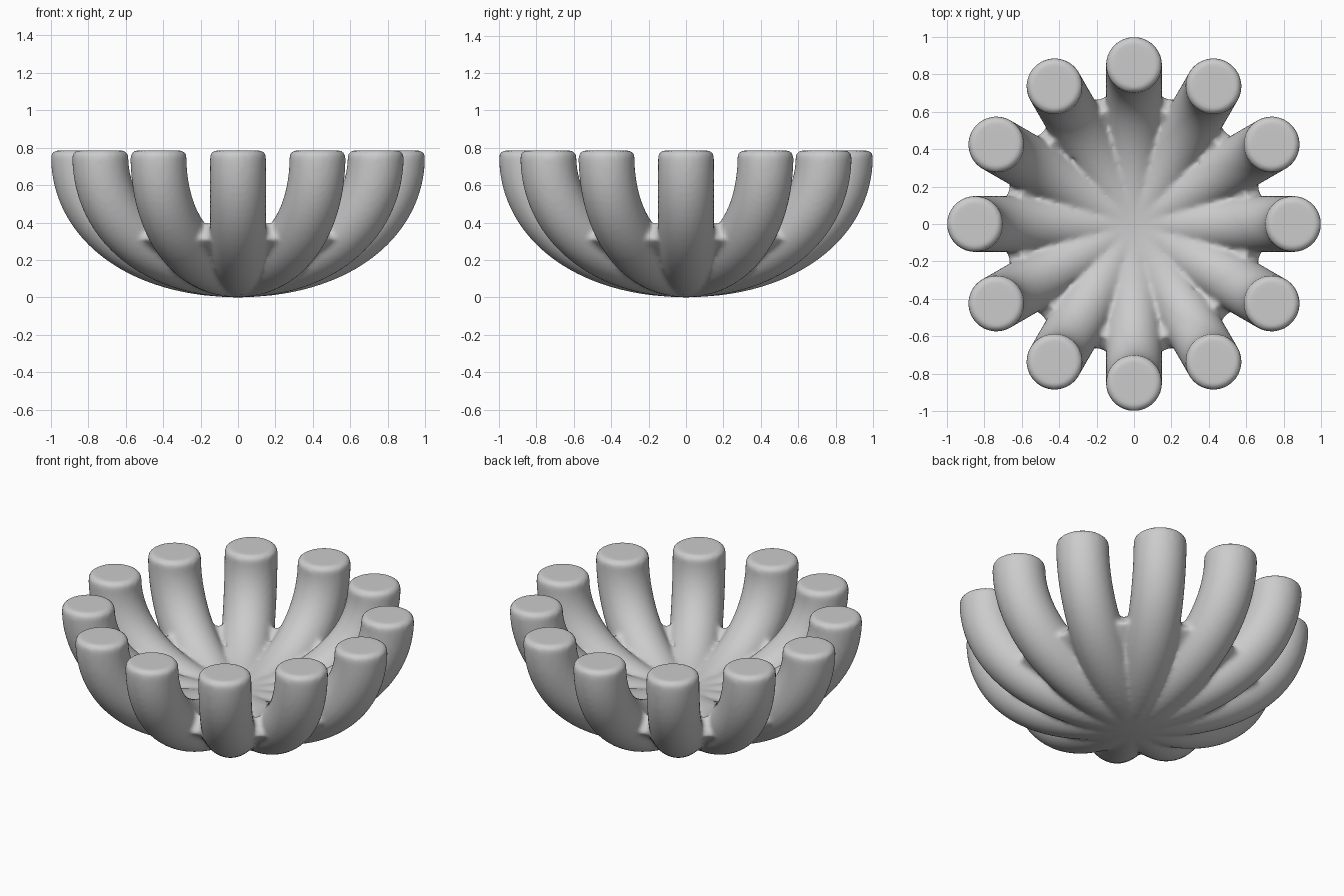
import bpy, bmesh, math
from mathutils import Vector
from mathutils.geometry import interpolate_bezier

if "Cube" in bpy.data.objects:
    bpy.data.objects.remove(bpy.data.objects["Cube"])

COUNT, SIDES, R = 12, 32, 0.15

# centre line of one finger: flat at the middle, vertical at the tip
path = interpolate_bezier(Vector((0, 0, R)), Vector((0.50, 0, R)),
                          Vector((0.85, 0, 0.40)), Vector((0.85, 0, 0.755)), 28)
bm = bmesh.new()


def bridge(rings, n):
    for a, b in zip(rings, rings[1:]):
        for i in range(n):
            j = (i + 1) % n
            bm.faces.new((a[i], a[j], b[j], b[i]))


def finger(angle):
    ca, sa = math.cos(angle), math.sin(angle)
    side = Vector((-sa, ca, 0))
    rings = []

    def ring(p, t, r):
        up = Vector((-t.z * ca, -t.z * sa, t.x))
        c = Vector((p.x * ca, p.x * sa, p.z))
        rings.append([bm.verts.new(c + r * (math.cos(u) * side + math.sin(u) * up))
                      for u in (2 * math.pi * k / SIDES for k in range(SIDES))])

    for k, p in enumerate(path):
        t = (path[min(k + 1, len(path) - 1)] - path[max(k - 1, 0)]).normalized()
        ring(p, t, R)
    # rounded rim of the flat tip
    for a in (30, 60, 90):
        a = math.radians(a)
        ring(path[-1] + Vector((0, 0, 0.03 * math.sin(a))), Vector((0, 0, 1)),
             R - 0.03 * (1 - math.cos(a)))
    bridge(rings, SIDES)
    bm.faces.new(rings[0][::-1])
    bm.faces.new(rings[-1])


for k in range(COUNT):
    finger(2 * math.pi * k / COUNT)

# thin bowl that forms the webs between the fingers
half = 0.06
line = [p for p in path if 0.02 < p.x < 0.70]
inner, outer = [], []
for a, b in zip(line, line[1:]):
    t = (b - a).normalized()
    n = Vector((-t.z, 0, t.x))
    inner.append(a + n * half)
    outer.append(a - n * half)
n = 96
rings = [[bm.verts.new((p.x * math.cos(u), p.x * math.sin(u), p.z))
          for u in (2 * math.pi * k / n for k in range(n))]
         for p in outer + inner[::-1]]
bridge(rings, n)
bm.faces.new(rings[0][::-1])
bm.faces.new(rings[-1])
bmesh.ops.recalc_face_normals(bm, faces=bm.faces)

mesh = bpy.data.meshes.new("finger_bowl")
bm.to_mesh(mesh)
bm.free()
bowl = bpy.data.objects.new("finger_bowl", mesh)
bpy.context.collection.objects.link(bowl)

# fuse everything into one soft skin
rm = bowl.modifiers.new("fuse", 'REMESH')
rm.mode = 'VOXEL'
rm.voxel_size = 0.014
rm.use_smooth_shade = True
sm = bowl.modifiers.new("soften", 'SMOOTH')
sm.factor = 0.5
sm.iterations = 6
